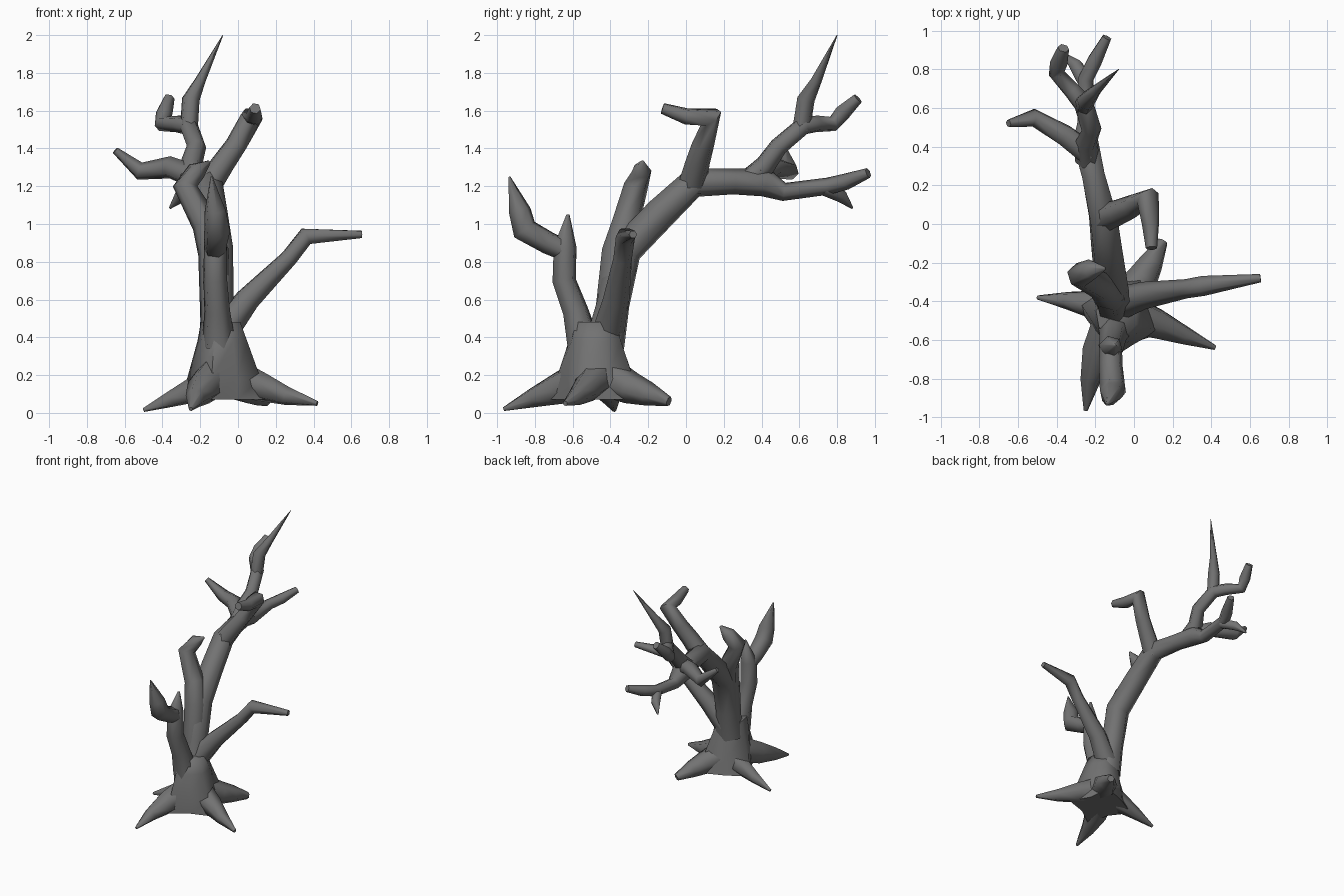
import bpy, bmesh, math
from mathutils import Vector

# Dark grey bark
bark = bpy.data.materials.new("bark")
bark.diffuse_color = (.17, .17, .17, 1)


def finish(name, bm):
    bmesh.ops.recalc_face_normals(bm, faces=bm.faces)
    me = bpy.data.meshes.new(name)
    bm.to_mesh(me)
    bm.free()
    me.materials.append(bark)
    ob = bpy.data.objects.new(name, me)
    bpy.context.collection.objects.link(ob)
    bpy.ops.object.select_all(action='DESELECT')
    ob.select_set(True)
    bpy.context.view_layer.objects.active = ob
    bpy.ops.object.shade_smooth_by_angle(angle=math.radians(75))
    return ob


def skin(bm, rings):
    n = len(rings[0])
    for a, b in zip(rings, rings[1:]):
        for i in range(n):
            bm.faces.new((a[i], a[(i + 1) % n], b[(i + 1) % n], b[i]))
    bm.faces.new(rings[0])
    bm.faces.new(rings[-1])


def limb(name, path, sides=6, fat=1.08):
    """Tapered low-poly tube through (x, y, z, radius) points."""
    bm = bmesh.new()
    pts = [Vector(p[:3]) for p in path]
    rings, u = [], None
    for i, p in enumerate(pts):
        d0 = (p - pts[max(i - 1, 0)]).normalized()
        d1 = (pts[min(i + 1, len(pts) - 1)] - p).normalized()
        t = (d0 + d1).normalized()
        if u is None:
            u = t.orthogonal()
        u = (u - t * u.dot(t)).normalized()
        v = t.cross(u)
        rings.append([bm.verts.new(p + path[i][3] * fat * (
            u * math.cos(k * math.tau / sides) + v * math.sin(k * math.tau / sides)))
            for k in range(sides)])
    skin(bm, rings)
    return finish(name, bm)


# Trunk flaring into ridges toward each root: (x, y, z, ridge radius, valley radius)
bm = bmesh.new()
rings = []
angles = [57, 115, 168, 208, 250, 295, 339, 378]
for cx, cy, z, ridge, valley in [(-.07, -.46, .07, .26, .16), (-.07, -.47, .18, .215, .16),
                                 (-.08, -.475, .38, .145, .135), (-.09, -.475, .48, .115, .11)]:
    rings.append([bm.verts.new((cx + (valley if k % 2 else ridge) * math.cos(math.radians(a)) * .95,
                                cy + (valley if k % 2 else ridge) * math.sin(math.radians(a)) * 1.07, z))
                  for k, a in enumerate(angles)])
skin(bm, rings)
finish("trunk", bm)

# Roots spreading to the ground
limb("root_left", [(-.09, -.45, .19, .09), (-.21, -.415, .13, .07), (-.35, -.395, .075, .042), (-.5, -.38, .015, .01)])
limb("root_front", [(-.12, -.53, .19, .1), (-.18, -.66, .135, .085), (-.225, -.81, .08, .05), (-.25, -.965, .02, .01)])
limb("root_right", [(-.03, -.47, .19, .1), (.12, -.515, .14, .075), (.26, -.575, .09, .047), (.42, -.64, .05, .012)])
limb("root_back", [(-.05, -.41, .19, .1), (.04, -.29, .13, .08), (.09, -.2, .1, .06), (.15, -.09, .06, .025)])

# Main leaning stem and its crown
limb("main_stem", [(-.1, -.43, .36, .1), (-.11, -.385, .58, .083), (-.115, -.325, .86, .086),
                   (-.14, -.13, 1.06, .08), (-.16, .04, 1.22, .075), (-.21, .25, 1.225, .063),
                   (-.25, .42, 1.22, .07), (-.25, .52, 1.17, .045), (-.25, .75, 1.2, .042),
                   (-.2, .85, 1.225, .04), (-.14, .965, 1.27, .025)])
limb("lower_twig", [(-.25, .73, 1.19, .038), (-.3, .82, 1.15, .035), (-.36, .88, 1.085, .006)])
limb("upper_branch", [(-.24, .33, 1.23, .06), (-.25, .42, 1.31, .055), (-.22, .49, 1.41, .048),
                      (-.26, .62, 1.52, .048), (-.32, .69, 1.53, .042), (-.4, .78, 1.53, .04),
                      (-.39, .83, 1.59, .042), (-.365, .91, 1.665, .028)])
limb("tall_spike", [(-.26, .61, 1.5, .045), (-.25, .635, 1.66, .045), (-.2, .69, 1.76, .028), (-.08, .8, 2.0, .002)])
limb("left_side_branch", [(-.23, .36, 1.25, .06), (-.36, .46, 1.3, .055), (-.52, .55, 1.28, .045), (-.65, .52, 1.39, .018)])
limb("hooked_branch", [(-.16, .03, 1.2, .07), (-.08, .06, 1.32, .062), (-.01, .09, 1.42, .056),
                       (.072, .135, 1.565, .058), (.085, .0, 1.57, .042), (.09, -.125, 1.612, .028)])

# Flagged middle branch
limb("middle_branch", [(-.12, -.41, .46, .075), (-.13, -.365, .85, .078), (-.17, -.32, 1.0, .07),
                       (-.28, -.265, 1.2, .062), (-.22, -.235, 1.28, .05), (-.15, -.23, 1.33, .008)])

# Right arm
limb("right_arm", [(-.07, -.41, .44, .08), (.05, -.37, .6, .066), (.27, -.335, .82, .046),
                   (.36, -.32, .935, .048), (.655, -.28, .945, .02)])

# Forked front branch
limb("front_branch", [(-.1, -.54, .36, .085), (-.11, -.585, .54, .065), (-.12, -.645, .7, .06),
                      (-.12, -.64, .88, .058), (-.1, -.625, 1.05, .008)])
limb("front_fork", [(-.12, -.64, .86, .055), (-.12, -.73, .9, .058), (-.11, -.855, .97, .065),
                    (-.12, -.88, 1.07, .055), (-.14, -.935, 1.25, .005)])
